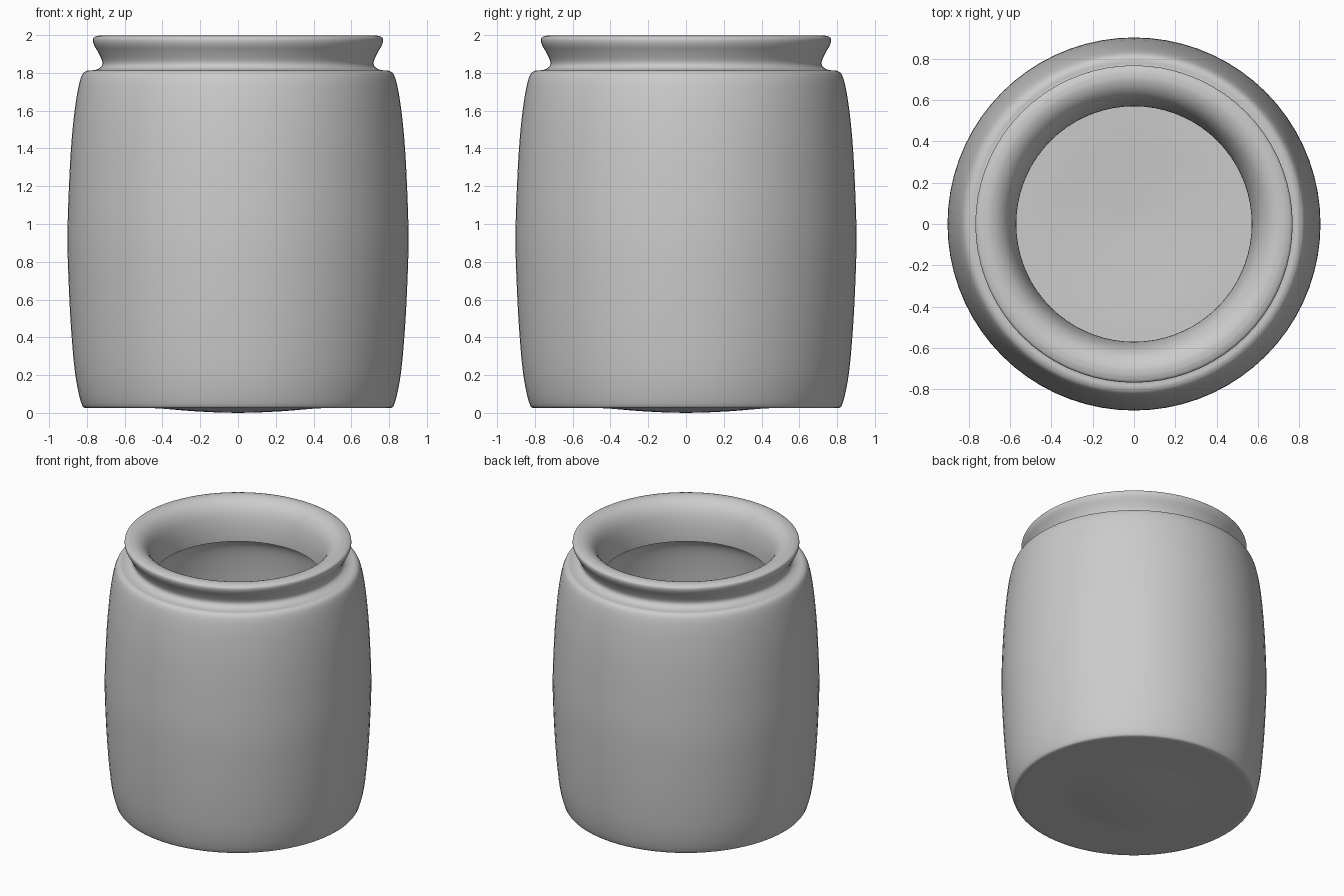
import bpy, bmesh, math

if "Cube" in bpy.data.objects:
    bpy.data.objects.remove(bpy.data.objects["Cube"])

SIDES = 72

# Profile sections (radius, height): each is smoothed, joints stay as given
base = [(0, 0), (0.12, 0.003), (0.25, 0.010), (0.36, 0.019), (0.45, 0.025), (0.62, 0.026), (0.81, 0.026)]
body = [(0.81, 0.026), (0.825, 0.04), (0.845, 0.11), (0.865, 0.23), (0.882, 0.42),
        (0.895, 0.65), (0.903, 0.92), (0.895, 1.2), (0.882, 1.43), (0.865, 1.6),
        (0.845, 1.725), (0.825, 1.79), (0.80, 1.811), (0.775, 1.813)]
neck = [(0.775, 1.813), (0.745, 1.819), (0.722, 1.836), (0.719, 1.862), (0.738, 1.905),
        (0.76, 1.943), (0.768, 1.97), (0.762, 1.988), (0.735, 1.998)]
mouth = [(0.735, 1.998), (0.70, 1.998), (0.66, 1.982), (0.625, 1.95), (0.598, 1.90),
         (0.58, 1.83), (0.572, 1.76), (0.57, 1.71)]
inside = [(0.57, 1.71), (0.62, 1.69), (0.68, 1.65), (0.715, 1.55), (0.74, 1.3), (0.75, 0.92),
          (0.74, 0.55), (0.715, 0.28), (0.69, 0.19), (0.64, 0.17), (0.45, 0.165),
          (0.25, 0.155), (0, 0.145)]


def smooth(pts, steps=4):
    """Catmull-Rom interpolation through a section."""
    out = []
    for i in range(len(pts) - 1):
        p0, p1, p2, p3 = pts[max(i - 1, 0)], pts[i], pts[i + 1], pts[min(i + 2, len(pts) - 1)]
        for s in range(steps):
            t = s / steps
            out.append(tuple(0.5 * (2 * b + (c - a) * t + (2 * a - 5 * b + 4 * c - d) * t * t
                                    + (3 * b - a - 3 * c + d) * t ** 3)
                             for a, b, c, d in zip(p0, p1, p2, p3)))
    return out


profile = [p for part in (base, body, neck, mouth, inside) for p in smooth(part)]
profile.append(inside[-1])

# Lathe the jar: rings joined by quads, closed by fans at both poles
bm = bmesh.new()
bottom = bm.verts.new((0, 0, profile[0][1]))
floor = bm.verts.new((0, 0, profile[-1][1]))
rings = [[bm.verts.new((r * math.cos(2 * math.pi * k / SIDES), r * math.sin(2 * math.pi * k / SIDES), z))
          for k in range(SIDES)] for r, z in profile[1:-1]]
for k in range(SIDES):
    n = (k + 1) % SIDES
    bm.faces.new((bottom, rings[0][n], rings[0][k]))
    bm.faces.new((floor, rings[-1][k], rings[-1][n]))
    for a, b in zip(rings, rings[1:]):
        bm.faces.new((a[k], a[n], b[n], b[k]))
bmesh.ops.recalc_face_normals(bm, faces=bm.faces)
mesh = bpy.data.meshes.new("jar")
bm.to_mesh(mesh)
bm.free()

jar = bpy.data.objects.new("jar", mesh)
bpy.context.collection.objects.link(jar)

# One plain grey clay colour
clay = bpy.data.materials.new("grey_clay")
clay.diffuse_color = (0.6, 0.6, 0.6, 1)
clay.use_nodes = True
clay.node_tree.nodes["Principled BSDF"].inputs["Base Color"].default_value = clay.diffuse_color
mesh.materials.append(clay)

bpy.context.view_layer.objects.active = jar
jar.select_set(True)
bpy.ops.object.shade_smooth_by_angle(angle=math.radians(40))
